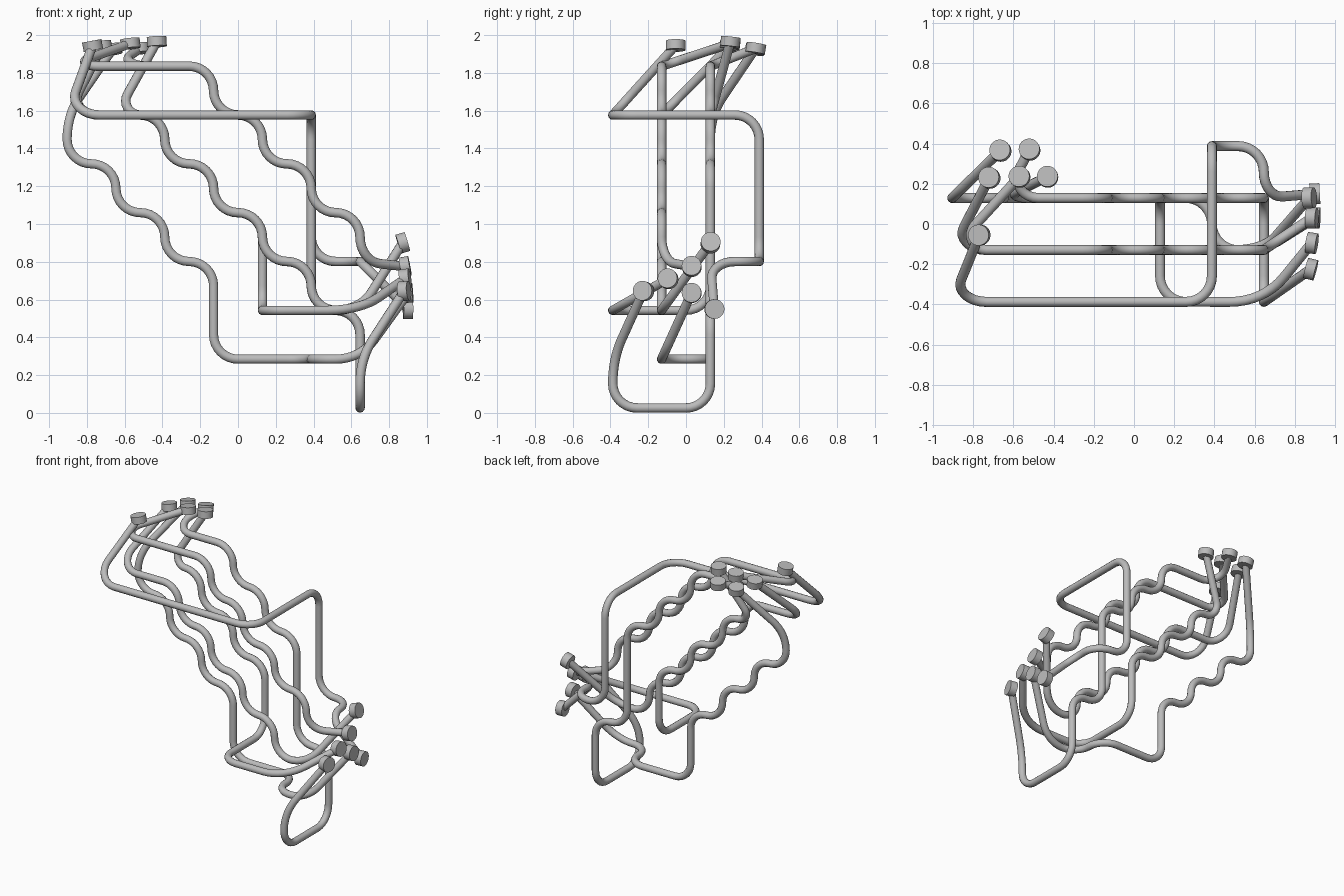
import bpy
import math
from mathutils import Vector

if "Cube" in bpy.data.objects:
    bpy.data.objects.remove(bpy.data.objects["Cube"], do_unlink=True)

GRID = 0.2585          # lattice step that every tube follows
TUBE_R = 0.025
BEND = GRID / 2        # tangent length of ordinary bends
END_BEND = 0.17        # longest tangent at the first and last bend
STEPS = {"x": (1, 0, 0), "X": (-1, 0, 0), "y": (0, 1, 0),
         "Y": (0, -1, 0), "z": (0, 0, 1), "Z": (0, 0, -1)}

grey = bpy.data.materials.new("plain grey")
grey.use_nodes = True
grey.diffuse_color = (0.5, 0.5, 0.5, 1)
grey.node_tree.nodes["Principled BSDF"].inputs["Base Color"].default_value = (0.5, 0.5, 0.5, 1)


def lattice_route(start, moves):
    """Corner points of a walk along the lattice."""
    cell = Vector(start)
    cells = [cell.copy()]
    for i, m in enumerate(moves):
        cell = cell + Vector(STEPS[m])
        if i + 1 == len(moves) or moves[i + 1] != m:
            cells.append(cell.copy())
    return [c * GRID + Vector((0, 0, TUBE_R + 0.001)) for c in cells]


def fillet(a, b, c, t, count=9):
    """Arc that rounds corner b, touching both legs at distance t."""
    u, v = (a - b).normalized(), (c - b).normalized()
    half = u.angle(v) / 2
    radius = t * math.tan(half)
    bisector = (u + v).normalized()
    centre = b + bisector * (t / math.cos(half))
    side = (v - u).normalized()
    sweep = math.pi / 2 - half
    arc = []
    for i in range(count):
        ang = sweep * (2 * i / (count - 1) - 1)
        arc.append(centre + radius * (side * math.sin(ang) - bisector * math.cos(ang)))
    return arc


def make_tube(name, corners):
    path = [corners[0]]
    last = len(corners) - 2
    for i in range(1, last + 1):
        a, b, c = corners[i - 1:i + 2]
        t = BEND
        if i in (1, last):
            inner = c if i == 1 else a
            t = min(END_BEND, (inner - b).length - BEND)
        path += fillet(a, b, c, t)
    path.append(corners[-1])
    # merge points where neighbouring bends meet
    clean = [path[0]]
    for p in path[1:]:
        if (p - clean[-1]).length > 0.002:
            clean.append(p)
    curve = bpy.data.curves.new(name, "CURVE")
    curve.dimensions = "3D"
    curve.bevel_depth = TUBE_R
    curve.bevel_resolution = 4
    curve.use_fill_caps = True
    spline = curve.splines.new("POLY")
    spline.points.add(len(clean) - 1)
    for point, co in zip(spline.points, clean):
        point.co = (*co, 1)
    curve.materials.append(grey)
    obj = bpy.data.objects.new(name, curve)
    bpy.context.collection.objects.link(obj)
    bpy.ops.object.select_all(action="DESELECT")
    obj.select_set(True)
    bpy.context.view_layer.objects.active = obj
    bpy.ops.object.convert(target="MESH")
    bpy.ops.object.shade_smooth_by_angle(angle=math.radians(40))


def make_cap(name, place, focus):
    """Short disc facing away from a focus point."""
    bpy.ops.mesh.primitive_cylinder_add(vertices=32, radius=0.052, depth=0.05, location=place)
    cap = bpy.context.object
    cap.name = name
    cap.rotation_euler = (place - focus).to_track_quat("Z", "Y").to_euler()
    cap.data.materials.append(grey)
    bpy.ops.object.shade_smooth_by_angle(angle=math.radians(40))


# name, upper cap, lattice start, moves, lower cap
TUBES = [
    ("outer_frame_tube", (-0.77, -0.055, 1.945), (-3.5, -1.5, 6),
     "xxxxxyyyZZZxY", (0.90, 0.15, 0.55)),
    ("low_wave_tube", (-0.665, 0.365, 1.925), (-3.5, 0.5, 6),
     "ZxZxZxZZxxYx", (0.90, 0.03, 0.635)),
    ("front_high_wave_tube", (-0.57, 0.235, 1.955), (-3.5, -0.5, 7),
     "xxxZxZxZxZ", (0.885, 0.03, 0.775)),
    ("front_middle_wave_tube", (-0.72, 0.23, 1.94), (-3.5, -0.5, 6),
     "xxZxZxZxZx", (0.872, 0.13, 0.90)),
    ("back_middle_wave_tube", (-0.43, 0.235, 1.965), (-2.5, 0.5, 6),
     "xZxZxZZYYxx", (0.885, -0.095, 0.71)),
    ("back_high_wave_tube", (-0.52, 0.37, 1.93), (-2.5, 0.5, 7),
     "xxZxZxZZZxZZYYz", (0.88, -0.225, 0.645)),
]

UPPER_FOCUS = Vector((-0.3, -0.05, -0.6))
LOWER_FOCUS = Vector((-0.3, 0.08, 0.55))

for name, top, start, moves, bottom in TUBES:
    top, bottom = Vector(top), Vector(bottom)
    make_tube(name, [top] + lattice_route(start, moves) + [bottom])
    make_cap(name + "_upper_cap", top, UPPER_FOCUS)
    make_cap(name + "_lower_cap", bottom, LOWER_FOCUS)
